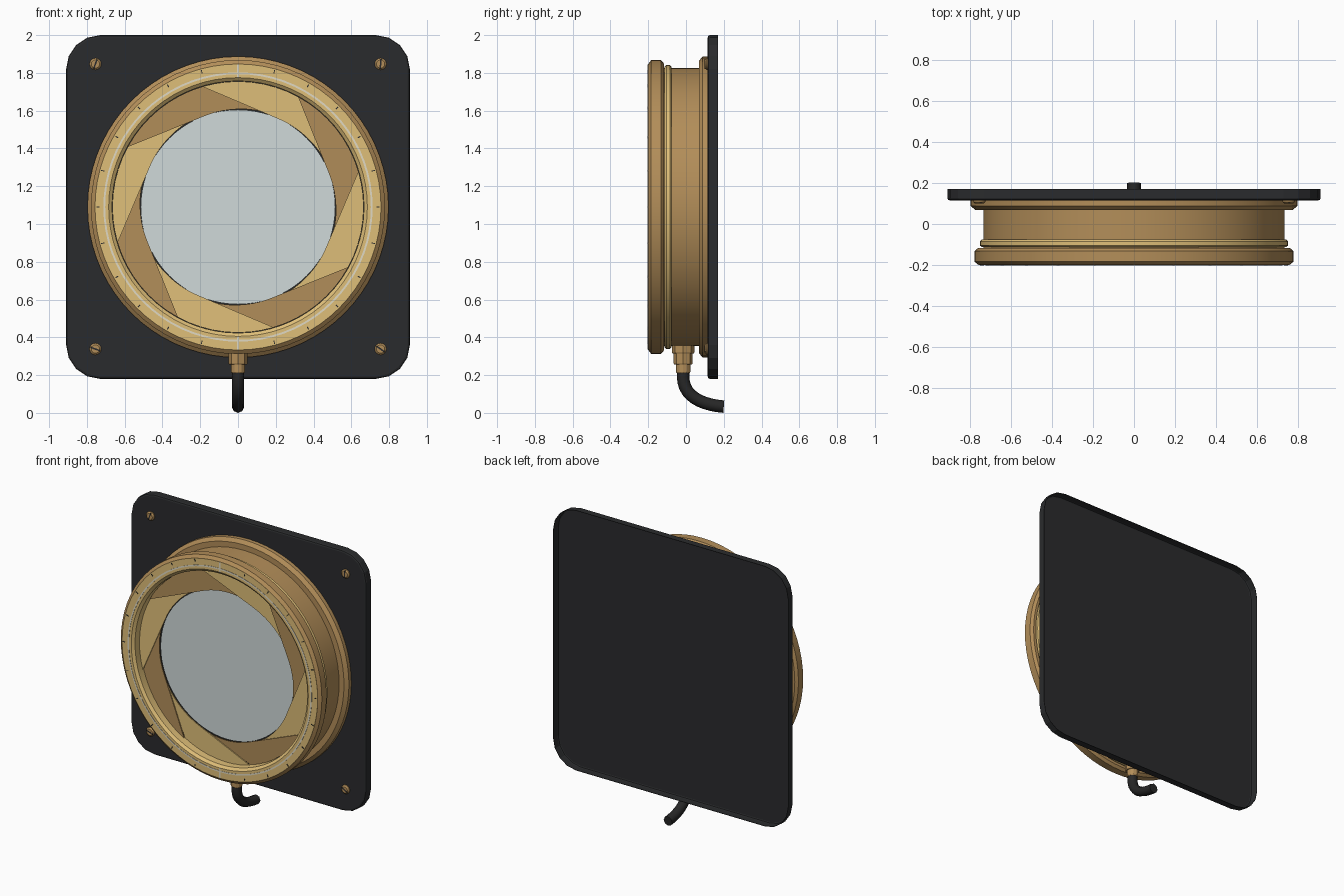
import bpy, bmesh
from math import sin, cos, pi, radians, acos
from mathutils import Vector, Matrix

cube = bpy.data.objects.get("Cube")
if cube:
    bpy.data.objects.remove(cube, do_unlink=True)

CZ = 1.09          # height of the optical axis
CENTRE = Vector((0, 0, CZ))


def material(name, rgb, rough=0.5):
    m = bpy.data.materials.new(name)
    m.use_nodes = True
    m.diffuse_color = (*rgb, 1)
    node = m.node_tree.nodes["Principled BSDF"]
    node.inputs["Base Color"].default_value = (*rgb, 1)
    node.inputs["Roughness"].default_value = rough
    return m


BRASS = material("brass", (0.45, 0.27, 0.10))
LIGHT = material("light_brass", (0.74, 0.52, 0.19))
BLADE_DARK = material("shaded_brass", (0.44, 0.27, 0.10))
BLACK = material("black_paint", (0.023, 0.024, 0.026))
RUBBER = material("rubber", (0.02, 0.02, 0.02), 0.8)
GLASS = material("frosted_glass", (0.63, 0.70, 0.70))
SCALE = material("scale_paint", (0.75, 0.70, 0.55))


def finish(bm, name, mat, smooth=True):
    bmesh.ops.remove_doubles(bm, verts=bm.verts, dist=1e-5)
    bmesh.ops.recalc_face_normals(bm, faces=bm.faces)
    mesh = bpy.data.meshes.new(name)
    bm.to_mesh(mesh)
    bm.free()
    mesh.materials.append(mat)
    ob = bpy.data.objects.new(name, mesh)
    bpy.context.collection.objects.link(ob)
    if smooth:
        bpy.ops.object.select_all(action='DESELECT')
        ob.select_set(True)
        bpy.context.view_layer.objects.active = ob
        bpy.ops.object.shade_smooth_by_angle(angle=radians(25))
    return ob


def lathe(name, profile, mat, steps=72, centre=CENTRE, axis=(0, 1, 0), closed=True):
    """Turn (radius, distance along axis) points round the axis."""
    bm = bmesh.new()
    axis = Vector(axis)
    vs = [bm.verts.new(centre + Vector((r, 0, 0)) + axis * d) for r, d in profile]
    pairs = list(zip(vs, vs[1:]))
    if closed:
        pairs.append((vs[-1], vs[0]))
    edges = [bm.edges.new(p) for p in pairs]
    bmesh.ops.spin(bm, geom=vs + edges, cent=centre, axis=axis, angle=2 * pi,
                   steps=steps, use_merge=True)
    return finish(bm, name, mat)


def prism(name, outline, y0, y1, mat, open_back=False):
    """Extrude an (x, z) outline, taken about the optical axis, from y0 to y1."""
    bm = bmesh.new()
    front, back = [[bm.verts.new((x, y, z + CZ)) for x, z in outline] for y in (y0, y1)]
    bm.faces.new(front)
    if not open_back:
        bm.faces.new(back)
    for i in range(len(outline)):
        bm.faces.new((front[i - 1], front[i], back[i], back[i - 1]))
    return finish(bm, name, mat, smooth=False)


def arc(r0, r1, a0, a1, n):
    """Arc whose radius runs from r0 to r1."""
    pts = []
    for i in range(n + 1):
        t = i / n
        r, a = r0 + (r1 - r0) * t, a0 + (a1 - a0) * t
        pts.append((r * cos(a), r * sin(a)))
    return pts


# Mounting plate: a thin pressed sheet with rounded corners, open at the back
HALF, CORNER = 0.91, 0.18
outline = []
for k, (sx, sz) in enumerate(((1, 1), (-1, 1), (-1, -1), (1, -1))):
    inset = HALF - CORNER
    outline += [(inset * sx + x, inset * sz + z)
                for x, z in arc(CORNER, CORNER, k * pi / 2, (k + 1) * pi / 2, 4)]
plate = prism("mounting_plate", outline, 0.115, 0.17, BLACK, open_back=True)
bevel = plate.modifiers.new("edge_bevel", 'BEVEL')
bevel.width, bevel.segments, bevel.limit_method = 0.012, 2, 'ANGLE'
bevel.angle_limit = radians(60)
sheet = plate.modifiers.new("sheet_thickness", 'SOLIDIFY')
sheet.thickness, sheet.offset = 0.003, -1

# Housing barrel, rear flange, bead and front ring
lathe("housing_barrel", [(0.735, 0.115), (0.735, -0.12), (0.675, -0.12), (0.675, 0.115)], BRASS)
lathe("rear_flange", [(0.73, 0.068), (0.773, 0.068), (0.797, 0.088),
                      (0.797, 0.115), (0.73, 0.115)], BRASS)
lathe("barrel_bead", [(0.73, -0.113), (0.742, -0.113), (0.752, -0.104), (0.752, -0.085),
                      (0.742, -0.076), (0.73, -0.076)], LIGHT)
lathe("front_ring", [(0.70, -0.117), (0.76, -0.117), (0.778, -0.132), (0.778, -0.184),
                     (0.757, -0.2), (0.70, -0.2)], BRASS)
lathe("front_face_ring", [(0.757, -0.195), (0.757, -0.201), (0.685, -0.201),
                          (0.667, -0.186), (0.667, -0.117), (0.71, -0.117),
                          (0.71, -0.195)], LIGHT)

# Engraved scale: circle, fine ticks and two index marks
lathe("scale_circle", [(0.713, -0.2), (0.713, -0.203), (0.703, -0.203), (0.703, -0.2)], SCALE)
for k in range(24):
    index = k % 12 == 6
    r0, r1, w = (0.685, 0.755, 0.005) if index else (0.732, 0.75, 0.0025)
    turn = Matrix.Rotation(k * pi / 12, 2)
    tick = [turn @ Vector(p) for p in ((r0, -w), (r1, -w), (r1, w), (r0, w))]
    prism("index_mark" if index else "scale_tick", tick, -0.2032, -0.2,
          SCALE if index else BLACK)

# Eight overlapping iris blades, each tilted to lie over the next
R_OUT, R_IN, STEP = 0.665, 0.513, pi / 4
SWEEP = acos(R_IN / R_OUT)
for k in range(8):
    a = radians(106.5) - k * STEP
    tip = a - SWEEP
    shape = arc(R_OUT, R_OUT, a - STEP, a, 8) + arc(R_IN, 0.524, tip, tip - STEP, 10)
    blade = prism("iris_blade", shape, -0.133, -0.126, BLADE_DARK if k % 2 else LIGHT)
    mx, mz = cos(a - STEP), sin(a - STEP)
    for v in blade.data.vertices:
        v.co.y += 0.02 * (v.co.x * mz - (v.co.z - CZ) * mx)

# Glass and the dark backing behind the iris
lathe("backing_disc", [(0, -0.112), (0.672, -0.112), (0.672, -0.10), (0, -0.10)], RUBBER)
lathe("glass_disc", [(0, -0.12), (0.515, -0.12), (0.515, -0.11), (0, -0.11)], GLASS)

# Slotted corner screws
for x, z, turn in ((-0.755, 0.757, 70), (0.755, 0.757, 85),
                   (-0.755, -0.752, -20), (0.755, -0.752, -35)):
    spot = Vector((x, 0, CZ + z))
    lathe("plate_screw", [(0, 0.116), (0.031, 0.116), (0.031, 0.108),
                          (0.022, 0.1), (0, 0.1)], BRASS, 16, spot, closed=False)
    rot = Matrix.Rotation(radians(turn), 2)
    slot = [rot @ Vector(p) + Vector((x, z)) for p in
            ((-0.026, -0.004), (0.026, -0.004), (0.026, 0.004), (-0.026, 0.004))]
    prism("screw_slot", slot, 0.099, 0.104, BLACK)

# Cable gland below the barrel
CABLE_Y = -0.015
base = Vector((0, CABLE_Y, 0))
for name, r, z0, z1, sides in (("gland_nut", 0.06, 0.315, 0.37, 8),
                               ("gland_body", 0.05, 0.255, 0.315, 8),
                               ("gland_tip", 0.038, 0.21, 0.255, 12)):
    lathe(name, [(0, z0), (r - 0.004, z0), (r, z0 + 0.006), (r, z1), (0, z1)],
          BRASS, sides, base, (0, 0, 1), closed=False)

# Cable that drops straight, then bends to the rear
curve = bpy.data.curves.new("cable", 'CURVE')
curve.dimensions = '3D'
curve.bevel_depth, curve.bevel_resolution, curve.resolution_u = 0.033, 2, 10
curve.use_fill_caps = True
path = curve.splines.new('BEZIER')
path.bezier_points.add(2)
for p, (y, z, dy, dz) in zip(path.bezier_points, ((CABLE_Y, 0.23, 0, -0.01),
                                                  (CABLE_Y, 0.19, 0, -0.10),
                                                  (0.2, 0.033, 0.12, -0.01))):
    p.co = (0, y, z)
    p.handle_left = (0, y - dy, z - dz)
    p.handle_right = (0, y + dy, z + dz)
path.bezier_points[1].handle_left = (0, CABLE_Y, 0.20)
curve.materials.append(RUBBER)
bpy.context.collection.objects.link(bpy.data.objects.new("cable", curve))
